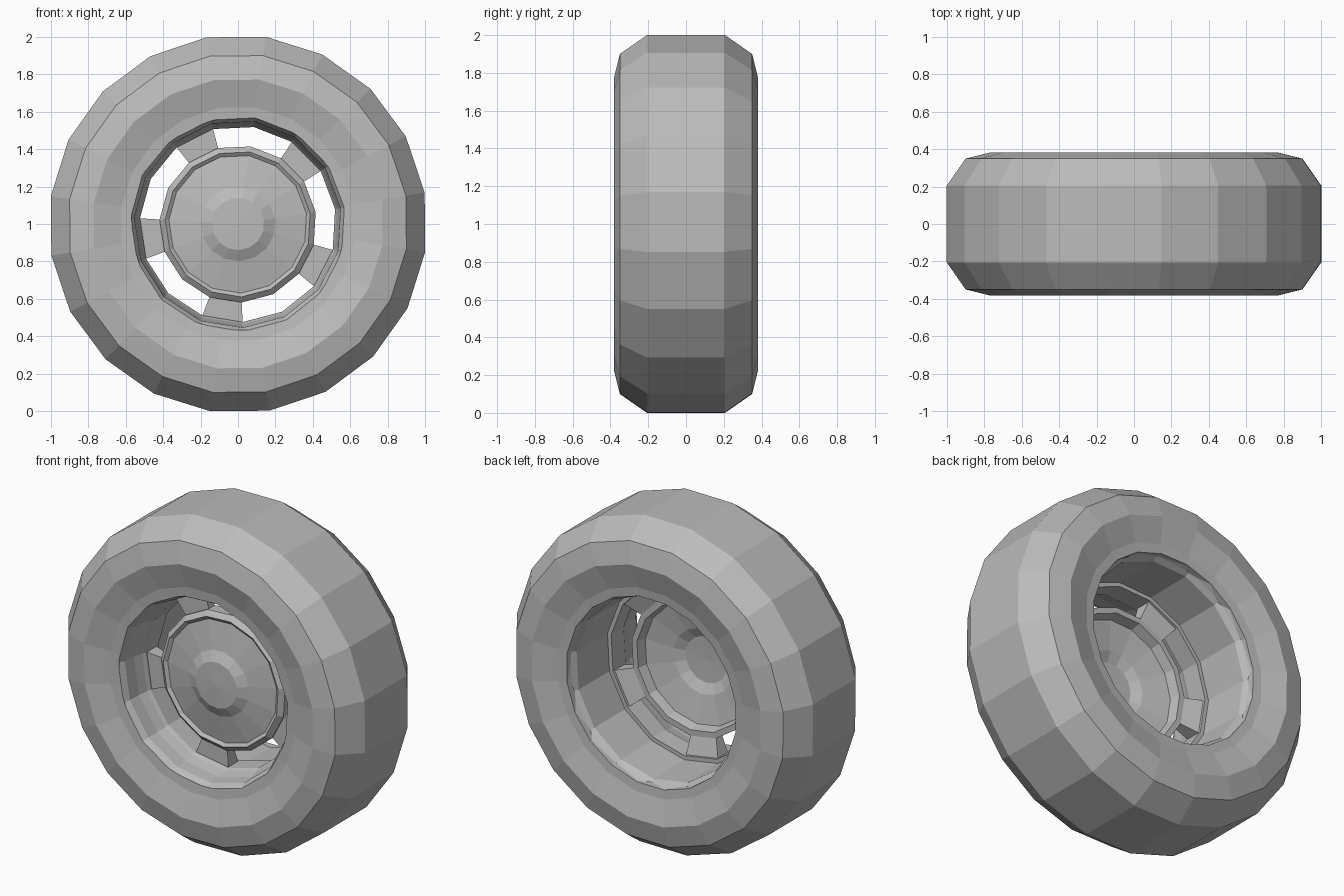
import bpy, bmesh
from math import sin, cos, radians, pi

if "Cube" in bpy.data.objects:
    bpy.data.objects.remove(bpy.data.objects["Cube"])

grey = bpy.data.materials.new("plain grey")
grey.use_nodes = True
colour = (0.5, 0.5, 0.5, 1)
grey.diffuse_color = colour
grey.node_tree.nodes["Principled BSDF"].inputs["Base Color"].default_value = colour


def finish(name, bm):
    """Turn a bmesh into a flat shaded object standing on the ground."""
    bmesh.ops.remove_doubles(bm, verts=bm.verts, dist=0.0005)
    bmesh.ops.recalc_face_normals(bm, faces=bm.faces)
    mesh = bpy.data.meshes.new(name)
    bm.to_mesh(mesh)
    bm.free()
    mesh.materials.append(grey)
    obj = bpy.data.objects.new(name, mesh)
    obj.location.z = 1
    bpy.context.collection.objects.link(obj)


def ring_point(bm, r, y, a):
    return bm.verts.new((r * cos(a), y, r * sin(a)))


def lathe(name, profile, sides, phase):
    """Spin a closed (radius, y) profile around the axle."""
    bm = bmesh.new()
    step = 2 * pi / sides
    rings = [[ring_point(bm, r, y, radians(phase) + i * step) for r, y in profile]
             for i in range(sides)]
    n = len(profile)
    for i in range(sides):
        a, b = rings[i], rings[(i + 1) % sides]
        for j in range(n):
            k = (j + 1) % n
            if profile[j][0] > 0 or profile[k][0] > 0:
                bm.faces.new((a[j], a[k], b[k], b[j]))
    bmesh.ops.dissolve_degenerate(bm, dist=0.0005, edges=bm.edges)
    finish(name, bm)


# Tyre: the same half section on both sides
side = [(0.575, 0.335), (0.63, 0.34), (0.78, 0.382), (0.91, 0.35), (1.012, 0.205)]
tyre = [(r, -y) for r, y in side] + side[::-1]
lathe("tyre", tyre, 20, 9.6)

# Rim barrel: stepped front lip, window ledge, deep open back
rim = [(0.59, -0.335), (0.575, -0.335), (0.555, -0.3), (0.55, -0.22), (0.535, -0.16),
       (0.525, -0.14), (0.525, -0.02), (0.55, -0.02), (0.555, 0.27),
       (0.575, 0.3), (0.59, 0.335)]
lathe("rim_barrel", rim, 15, 8.7)

# Hub: thin domed dish with a raised rim edge and a central boss
hub = [(0, -0.215), (0.14, -0.21), (0.2, -0.18), (0.37, -0.15), (0.39, -0.165),
       (0.42, -0.14), (0.42, -0.07), (0.385, -0.07), (0.37, -0.13),
       (0.2, -0.165), (0.14, -0.195), (0, -0.2)]
lathe("hub_dish", hub, 15, 8.7)

# Spokes: five wedges joining the hub to the rim
bm = bmesh.new()
for s in range(5):
    start = radians(32.7 + 72 * s)
    corners = [ring_point(bm, r, y, start + radians(t))
               for t in (0, 24) for r, y in ((0.4, -0.13), (0.54, -0.13),
                                             (0.54, -0.03), (0.4, -0.08))]
    a, b = corners[:4], corners[4:]
    bm.faces.new(a)
    bm.faces.new(b[::-1])
    for j in range(4):
        k = (j + 1) % 4
        bm.faces.new((a[j], b[j], b[k], a[k]))
finish("spokes", bm)
